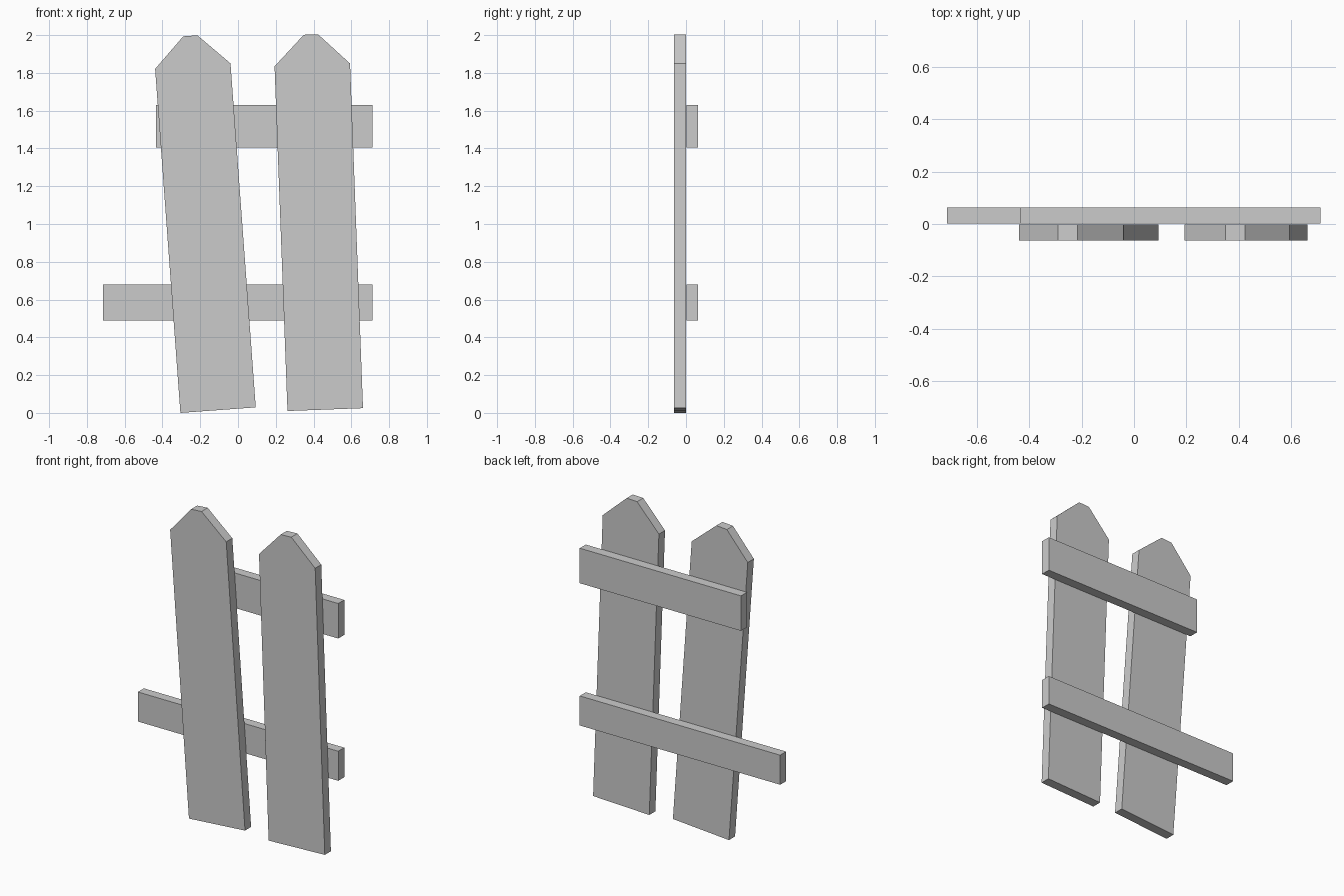
import bpy
import bmesh
from math import radians
from mathutils import Matrix, Vector

if "Cube" in bpy.data.objects:
    bpy.data.objects.remove(bpy.data.objects["Cube"])


def slab(name, profile, y_front, y_back):
    """Extrude an x-z outline from y_front to y_back."""
    bm = bmesh.new()
    face = bm.faces.new([bm.verts.new((x, y_front, z)) for x, z in profile])
    ext = bmesh.ops.extrude_face_region(bm, geom=[face])
    verts = [v for v in ext["geom"] if isinstance(v, bmesh.types.BMVert)]
    bmesh.ops.translate(bm, verts=verts, vec=(0, y_back - y_front, 0))
    bmesh.ops.recalc_face_normals(bm, faces=bm.faces)
    mesh = bpy.data.meshes.new(name)
    bm.to_mesh(mesh)
    bm.free()
    obj = bpy.data.objects.new(name, mesh)
    bpy.context.collection.objects.link(obj)
    return obj


# Leaning pickets: one blunt-pointed board outline, pivoting on its lower left corner
PICKET = [(0, 0), (0.4, 0), (0.4, 1.826), (0.236, 1.987), (0.161, 1.987), (0, 1.826)]
for name, x, z, lean in (("left_picket", -0.305, 0.0, 4.2),
                         ("right_picket", 0.262, 0.01, 2.15)):
    board = slab(name, PICKET, -0.063, -0.001)
    pose = Matrix.Translation(Vector((x, 0, z))) @ Matrix.Rotation(radians(-lean), 4, 'Y')
    board.data.transform(pose)

# Horizontal rails behind the pickets, the upper one broken short
for name, x0, x1, z0, z1 in (("upper_rail", -0.435, 0.712, 1.405, 1.63),
                             ("lower_rail", -0.714, 0.712, 0.49, 0.68)):
    slab(name, [(x0, z0), (x1, z0), (x1, z1), (x0, z1)], 0.002, 0.063)
